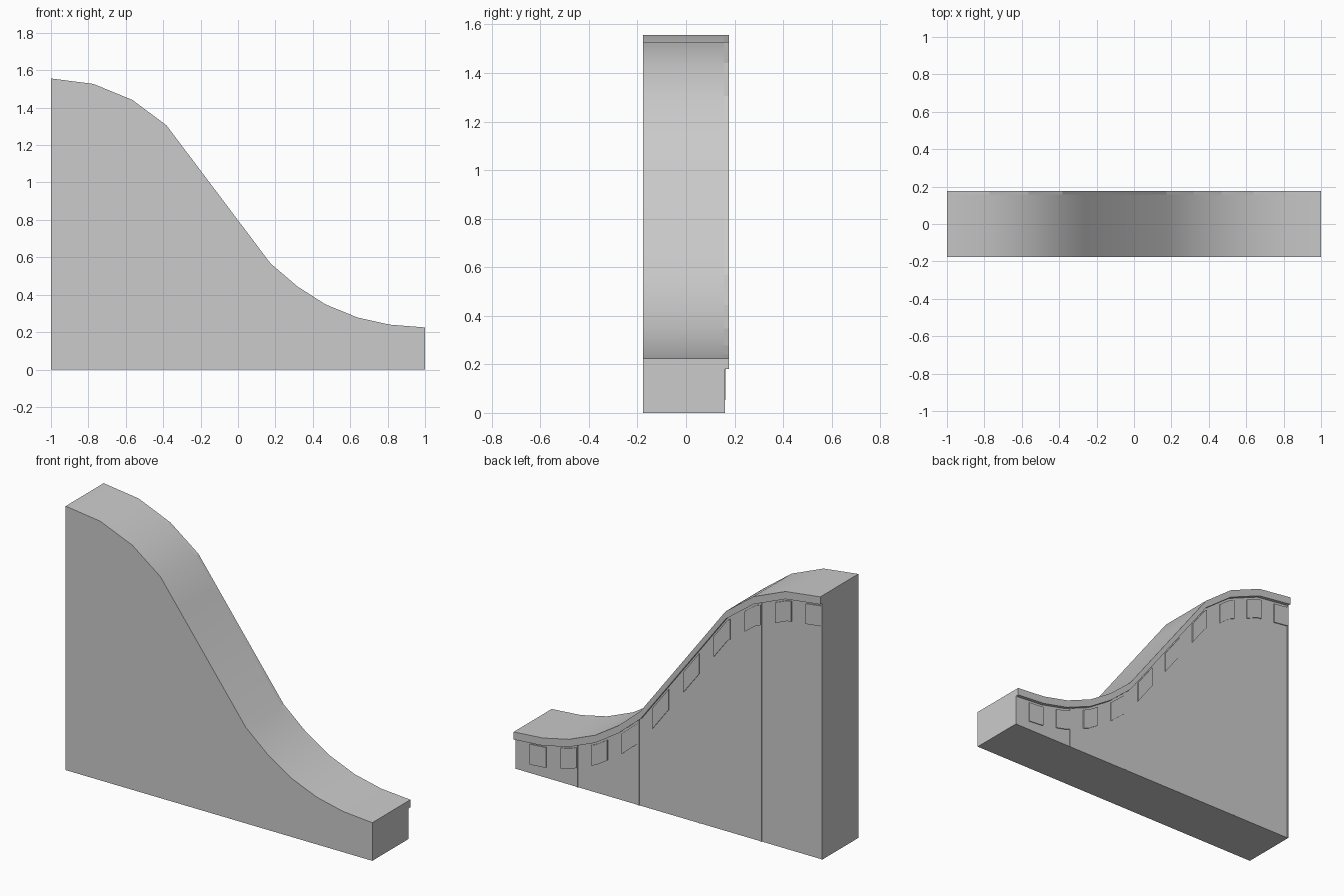
import bpy, bmesh

if "Cube" in bpy.data.objects:
    bpy.data.objects.remove(bpy.data.objects["Cube"])

# Top curve of the ramp wall as (x, z)
CURVE = [(-1, 1.556), (-0.773, 1.527), (-0.564, 1.441), (-0.382, 1.305),
         (-0.26, 1.143), (0.174, 0.567), (0.318, 0.444), (0.468, 0.348),
         (0.639, 0.278), (0.81, 0.24), (1, 0.225)]
FRONT, WALL, RIB, BLOCK, LIP = -0.177, 0.157, 0.160, 0.163, 0.177

grey = bpy.data.materials.new("plain grey")
grey.diffuse_color = (0.6, 0.6, 0.6, 1)
grey.use_nodes = True
grey.node_tree.nodes["Principled BSDF"].inputs["Base Color"].default_value = grey.diffuse_color


def height(x):
    for (x0, z0), (x1, z1) in zip(CURVE, CURVE[1:]):
        if x <= x1:
            return z0 + (z1 - z0) * (x - x0) / (x1 - x0)
    return CURVE[-1][1]


def span(x0, x1):
    """Curve points between two x positions, ends included."""
    inner = [p for p in CURVE if x0 + 1e-4 < p[0] < x1 - 1e-4]
    return [(x0, height(x0))] + inner + [(x1, height(x1))]


def prism(name, outline, y0, y1):
    """Extrude an (x, z) outline from y0 to y1."""
    bm = bmesh.new()
    face = bm.faces.new([bm.verts.new((x, y0, z)) for x, z in outline])
    side = bmesh.ops.extrude_face_region(bm, geom=[face])
    verts = [v for v in side["geom"] if isinstance(v, bmesh.types.BMVert)]
    bmesh.ops.translate(bm, verts=verts, vec=(0, y1 - y0, 0))
    bmesh.ops.recalc_face_normals(bm, faces=bm.faces)
    mesh = bpy.data.meshes.new(name)
    bm.to_mesh(mesh)
    bm.free()
    mesh.materials.append(grey)
    obj = bpy.data.objects.new(name, mesh)
    bpy.context.collection.objects.link(obj)
    return obj


def band(name, x0, x1, top, bottom, y0, y1):
    """Strip that follows the curve, between two drops below it."""
    pts = span(x0, x1)
    outline = [(x, z - top) for x, z in pts]
    outline += [(x, z - bottom) for x, z in reversed(pts)]
    return prism(name, outline, y0, y1)


# Solid wall with smooth sloping top
wall = prism("ramp_wall", CURVE + [(1, 0), (-1, 0)], FRONT, WALL)
bpy.context.view_layer.objects.active = wall
wall.select_set(True)
bpy.ops.object.shade_smooth_by_angle(angle=0.52)

# Overhanging lip along the back edge
band("back_lip", -1, 1, 0, 0.045, WALL, LIP)

# Row of raised blocks below the lip
for i in range(10):
    x = -1 + 0.2 * i
    band(f"trim_block_{i + 1}", x, x + 0.105, 0.06, 0.18, WALL, BLOCK)

# Thin upright ribs dividing the back into bays
for i in range(6):
    x = -1 + 0.4 * i
    x0, x1 = max(-1, x - 0.006), min(1, x + 0.006)
    outline = [(px, pz - 0.045) for px, pz in span(x0, x1)] + [(x1, 0), (x0, 0)]
    prism(f"back_rib_{i + 1}", outline, WALL, RIB)
